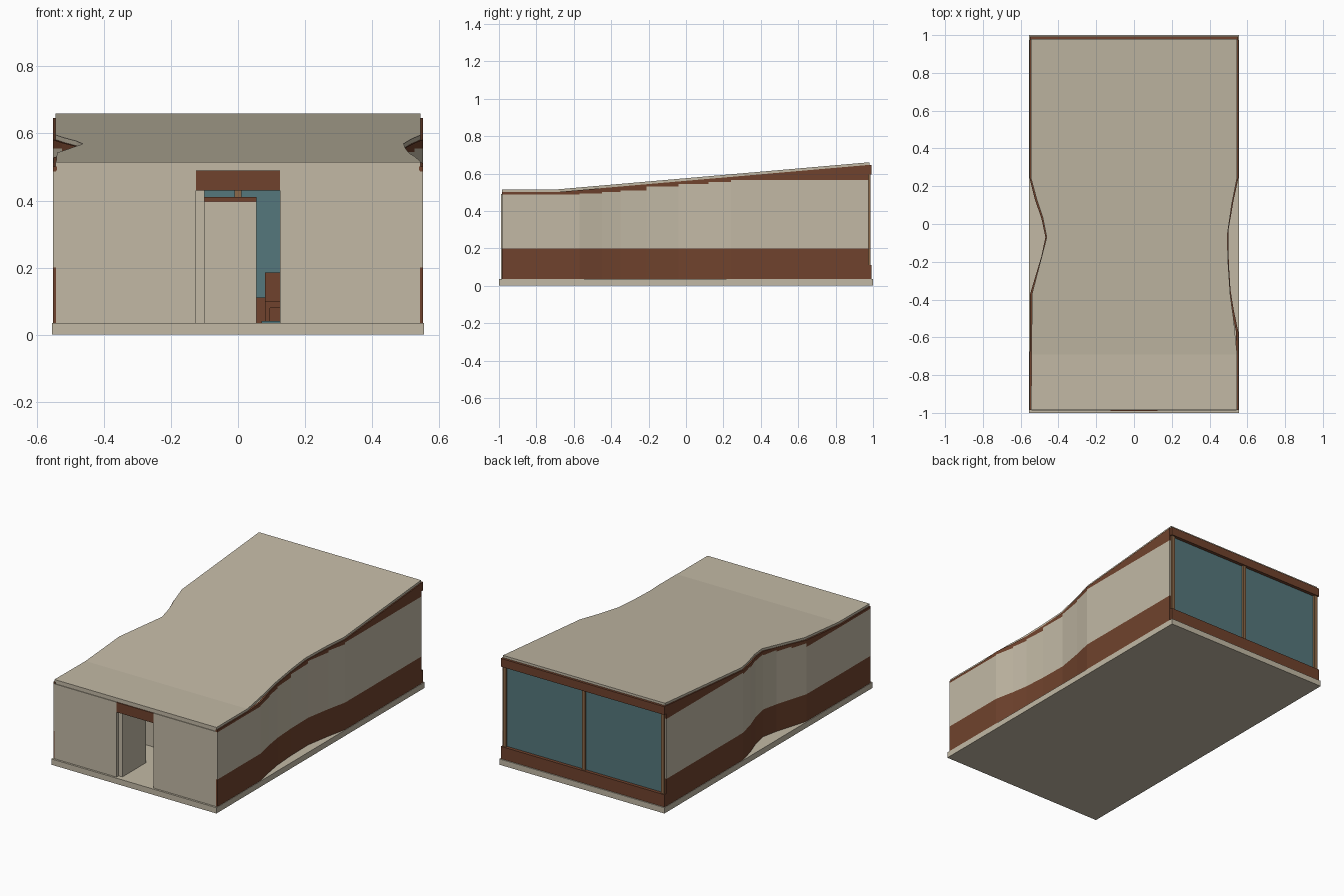
import bpy, bmesh

if "Cube" in bpy.data.objects:
    bpy.data.objects.remove(bpy.data.objects["Cube"])


def material(name, rgb):
    m = bpy.data.materials.new(name)
    m.diffuse_color = (*rgb, 1)
    m.use_nodes = True
    m.node_tree.nodes["Principled BSDF"].inputs["Base Color"].default_value = m.diffuse_color
    return m


BEIGE = material("beige plaster", (0.54, 0.485, 0.375))
BROWN = material("brown cladding", (0.16, 0.055, 0.026))
TEAL = material("teal glass", (0.09, 0.185, 0.2))
TAN = material("tan wood", (0.26, 0.14, 0.065))


def loft(name, rings, mat):
    """Closed solid through rings that have equal point counts."""
    bm = bmesh.new()
    vs = [[bm.verts.new(p) for p in r] for r in rings]
    n = len(rings[0])
    for a, b in zip(vs, vs[1:]):
        for i in range(n):
            j = (i + 1) % n
            bm.faces.new((a[i], a[j], b[j], b[i]))
    bm.faces.new(vs[0][::-1])
    bm.faces.new(vs[-1])
    bmesh.ops.recalc_face_normals(bm, faces=bm.faces)
    me = bpy.data.meshes.new(name)
    bm.to_mesh(me)
    bm.free()
    me.materials.append(mat)
    ob = bpy.data.objects.new(name, me)
    bpy.context.collection.objects.link(ob)
    return ob


def box(name, x, y, z, mat):
    ring = lambda yy: [(x[0], yy, z[0]), (x[1], yy, z[0]), (x[1], yy, z[1]), (x[0], yy, z[1])]
    return loft(name, [ring(y[0]), ring(y[1])], mat)


def roof_z(y):
    return 0.515 + max(0, y + 0.69) * 0.145 / 1.67


def interp(path, y):
    for (y0, x0), (y1, x1) in zip(path, path[1:]):
        if y <= y1:
            return x0 + (x1 - x0) * (y - y0) / (y1 - y0)
    return path[-1][1]


T = 0.014   # roof thickness

# Floor slab
box("floor_slab", (-0.555, 0.555), (-1, 1), (0, 0.035), BEIGE)

# Roof sheet: flat at the front, rising to the back, pinched at both sides
roof_right = [(-0.985, .545), (-.68, .545), (-.5, .527), (-.38, .51), (-.2, .498),
              (-.06, .494), (.1, .517), (.24, .545), (.98, .545)]
roof_left = [(-0.985, .545), (-.37, .54), (-.07, .462), (.03, .482), (.13, .515),
             (.24, .545), (.98, .545)]
ys = sorted({p[0] for p in roof_right + roof_left} | {-0.69})
rings = []
for y in ys:
    l, r, z = -interp(roof_left, y), interp(roof_right, y), roof_z(y)
    rings.append([(l, y, z - T), (r, y, z - T), (r, y, z), (l, y, z)])
loft("roof", rings, BEIGE)

# Side walls: (y, half width, top of beige panel on the segment that follows)
wall_right = [(-.985, .552, .487), (-.69, .552, .487), (-.57, .552, .492), (-.45, .527, .5),
              (-.35, .511, .51), (-.21, .502, .53), (-.04, .499, .545), (.12, .526, .555),
              (.24, .552, .565), (.975, .552, 0)]
wall_left = [(-.985, .552, .487), (-.69, .552, .487), (-.37, .55, .51), (-.27, .52, .52),
             (-.17, .49, .53), (-.07, .469, .538), (.03, .49, .546), (.13, .525, .555),
             (.24, .552, .565), (.975, .552, 0)]


def side_wall(side, s, path):
    for i, (a, b) in enumerate(zip(path, path[1:])):
        step = a[2]

        def band(name, z0, top, mat):
            ends = []
            for y, x, _ in (a, b):
                z1 = top if top else roof_z(y) - T
                o, n = s * x, s * (x - 0.012)
                ends.append([(n, y, z0), (o, y, z0), (o, y, z1), (n, y, z1)])
            loft(f"{side}_{name}_{i}", ends, mat)

        band("lower_cladding", 0.035, 0.2, BROWN)
        band("wall_panel", 0.2, step, BEIGE)
        band("upper_fascia", step, None, BROWN)


side_wall("right", 1, wall_right)
side_wall("left", -1, wall_left)

# Front wall with doorway, lintel and beam
for side, x in (("left", (-0.543, -0.125)), ("right", (0.125, 0.543))):
    box(f"front_wall_{side}", x, (-0.988, -0.968), (0.035, 0.49), BEIGE)
box("door_lintel", (-0.125, 0.125), (-0.989, -0.968), (0.43, 0.49), BROWN)
box("front_beam", (-0.543, 0.543), (-0.984, -0.968), (0.49, 0.502), BEIGE)
box("open_door", (-0.125, -0.1), (-0.968, -0.74), (0.035, 0.43), BEIGE)

# Glazed back wall
box("back_glass", (-0.54, 0.54), (0.965, 0.973), (0.1, 0.61), TEAL)
box("back_sill", (-0.55, 0.55), (0.96, 0.993), (0.035, 0.11), BROWN)
box("back_header", (-0.55, 0.55), (0.96, 0.993), (0.595, 0.645), BROWN)
for name, x in (("left", -0.532), ("centre", 0), ("right", 0.532)):
    box(f"back_mullion_{name}", (x - 0.01, x + 0.01), (0.958, 0.986), (0.11, 0.595), TAN)

# Interior room core with trim, rug
box("room_core", (-0.4, 0.055), (-0.55, -0.1), (0.035, 0.395), BEIGE)
box("room_core_trim", (-0.4, 0.055), (-0.55, -0.1), (0.395, 0.41), BROWN)
box("rug", (0.07, 0.42), (-0.45, 0.35), (0.035, 0.041), TEAL)

# Chair
box("chair_seat", (0.08, 0.24), (0.4, 0.56), (0.08, 0.1), BROWN)
box("chair_back", (0.08, 0.24), (0.545, 0.56), (0.1, 0.185), BROWN)
for i, x in enumerate((0.08, 0.225)):
    for j, y in enumerate((0.4, 0.545)):
        box(f"chair_leg_{i}{j}", (x, x + 0.015), (y, y + 0.015), (0.035, 0.08), BROWN)
